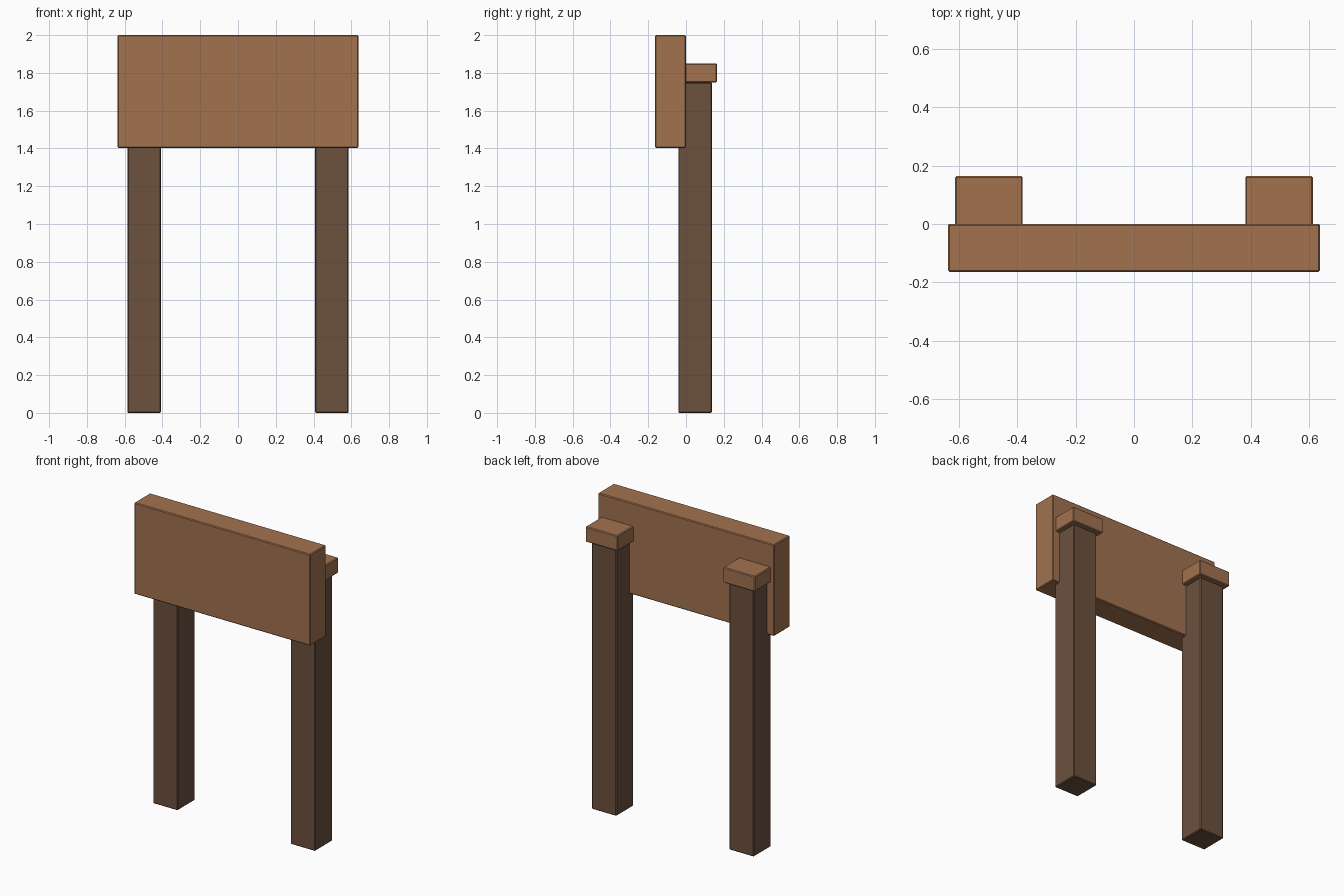
import bpy
import bmesh

if "Cube" in bpy.data.objects:
    bpy.data.objects.remove(bpy.data.objects["Cube"])


def material(name, rgb):
    m = bpy.data.materials.new(name)
    m.diffuse_color = (*rgb, 1.0)
    m.use_nodes = True
    m.node_tree.nodes["Principled BSDF"].inputs["Base Color"].default_value = m.diffuse_color
    return m


def box(name, x, y, z, mat, bevel=0.005):
    """Beveled box from (min, max) ranges on each axis."""
    bm = bmesh.new()
    bmesh.ops.create_cube(bm, size=1.0)
    for v in bm.verts:
        v.co = [r[0] if c < 0 else r[1] for c, r in zip(v.co, (x, y, z))]
    bmesh.ops.bevel(bm, geom=bm.edges[:], offset=bevel, segments=1,
                    affect='EDGES')
    mesh = bpy.data.meshes.new(name)
    bm.to_mesh(mesh)
    bm.free()
    mesh.materials.append(mat)
    obj = bpy.data.objects.new(name, mesh)
    bpy.context.collection.objects.link(obj)
    return obj


light_wood = material("light_wood", (0.36, 0.17, 0.08))
dark_wood = material("dark_wood", (0.15, 0.082, 0.048))

# Sign board in front of the posts
box("sign_board", (-0.637, 0.637), (-0.164, 0.0), (1.403, 2.0), light_wood)

# Two square posts with caps
POST_X, POST_Y = 0.497, 0.048
for side, s in (("left", -1), ("right", 1)):
    cx = s * POST_X
    for part, half, z, mat in (("post", 0.089, (0.0, 1.75), dark_wood),
                               ("post_cap", 0.116, (1.75, 1.85), light_wood)):
        box(f"{side}_{part}", (cx - half, cx + half),
            (POST_Y - half, POST_Y + half), z, mat)
